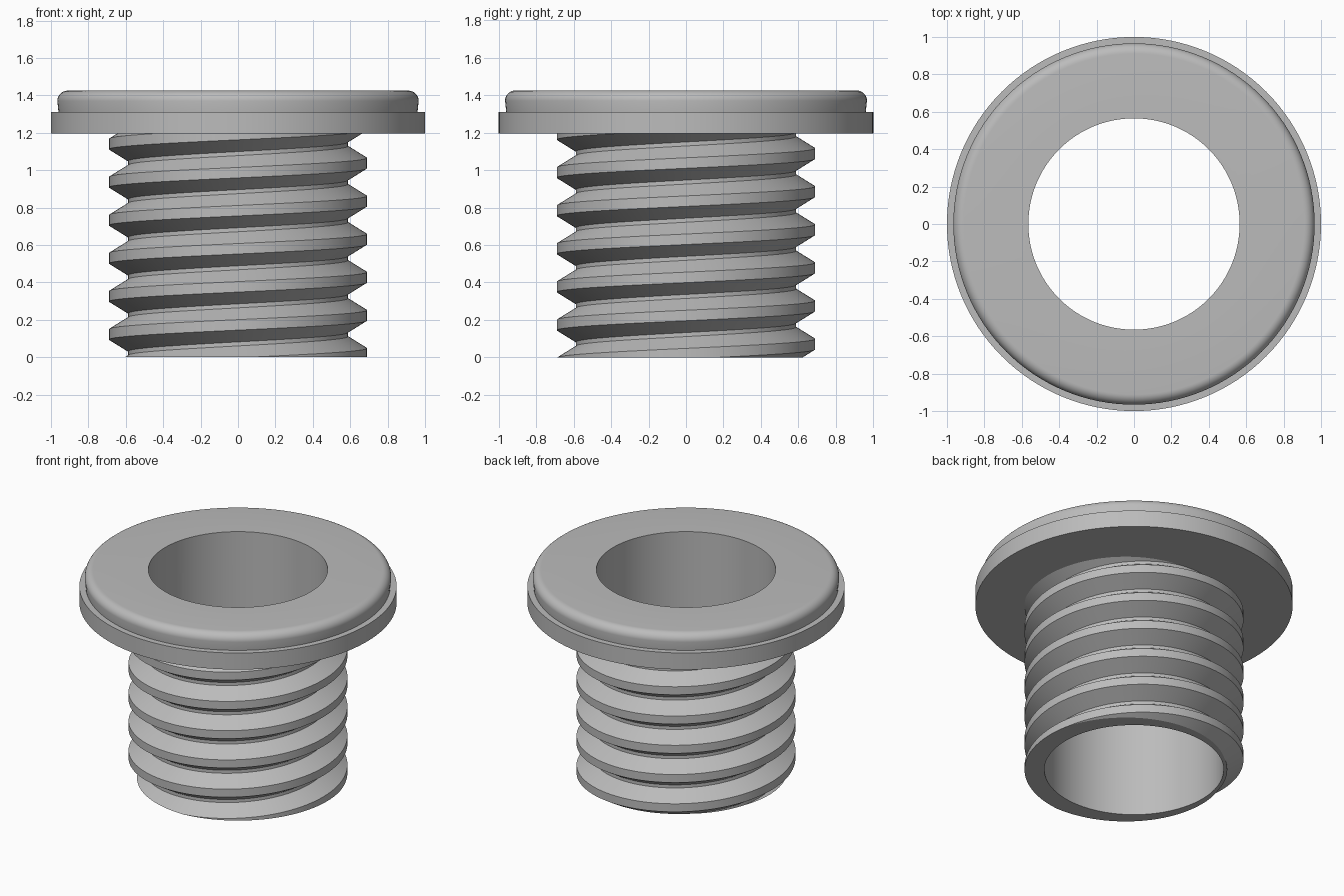
import bpy, bmesh, math

if "Cube" in bpy.data.objects:
    bpy.data.objects.remove(bpy.data.objects["Cube"], do_unlink=True)

SIDES = 128
BORE, ROOT, CREST = 0.565, 0.588, 0.69
NECK, TOP = 1.195, 1.425
PITCH, PHASE = 0.2035, 0.02

grey = bpy.data.materials.new("plain grey")
grey.use_nodes = True
colour = (0.5, 0.5, 0.5, 1)
grey.diffuse_color = colour
grey.node_tree.nodes["Principled BSDF"].inputs["Base Color"].default_value = colour


def finish(bm, name):
    bmesh.ops.recalc_face_normals(bm, faces=bm.faces)
    mesh = bpy.data.meshes.new(name)
    bm.to_mesh(mesh)
    bm.free()
    mesh.materials.append(grey)
    obj = bpy.data.objects.new(name, mesh)
    bpy.context.collection.objects.link(obj)
    bpy.ops.object.select_all(action='DESELECT')
    obj.select_set(True)
    bpy.context.view_layer.objects.active = obj
    bpy.ops.object.shade_smooth_by_angle(angle=math.radians(25))
    return obj


# Threaded barrel: a tooth profile wound along a helix
bm = bmesh.new()
tooth = [(CREST, -0.028), (CREST, 0.028), (ROOT, 0.091), (ROOT, 0.1125)]
rows = []
for i in range(-2 * SIDES, 8 * SIDES + 1):
    a = math.tau * i / SIDES
    z = PHASE + PITCH * i / SIDES
    rows.append([bm.verts.new((r * math.cos(a), r * math.sin(a), z + h))
                 for r, h in tooth])
for i in range(len(rows) - SIDES - 1):
    low = rows[i] + [rows[i + SIDES][0]]
    high = rows[i + 1] + [rows[i + SIDES + 1][0]]
    for j in range(len(tooth)):
        bm.faces.new((low[j], high[j], high[j + 1], low[j + 1]))

# Trim both ends flat
for height, side in ((0, -1), (NECK + 0.02, 1)):
    bmesh.ops.bisect_plane(bm, geom=bm.verts[:] + bm.edges[:] + bm.faces[:],
                           dist=1e-6, plane_co=(0, 0, height),
                           plane_no=(0, 0, side), clear_outer=True)
bmesh.ops.delete(bm, geom=[v for v in bm.verts if not v.link_faces], context='VERTS')

# Bottom rim and inner wall
edges = [e for e in bm.edges if e.is_boundary
         and all(abs(v.co.z) < 1e-4 for v in e.verts)]
for height in (0, NECK):
    made = bmesh.ops.extrude_edge_only(bm, edges=edges)["geom"]
    edges = [g for g in made if isinstance(g, bmesh.types.BMEdge)
             and g.is_boundary]
    for v in {v for e in edges for v in e.verts}:
        s = BORE / math.hypot(v.co.x, v.co.y)
        v.co = (v.co.x * s, v.co.y * s, height)
finish(bm, "threaded_barrel")

# Stepped flange with a rounded upper edge
STEP, UPPER, FILLET = 1.31, 0.966, 0.055
profile = [(BORE, NECK), (1, NECK), (1, STEP), (UPPER - 0.006, STEP)]
for k in range(9):
    a = math.pi / 2 * k / 8
    profile.append((UPPER - FILLET + FILLET * math.cos(a),
                    TOP - FILLET + FILLET * math.sin(a)))
profile.append((BORE, TOP))
bm = bmesh.new()
rings = []
for k in range(SIDES):
    a = math.tau * k / SIDES
    rings.append([bm.verts.new((r * math.cos(a), r * math.sin(a), z))
                  for r, z in profile])
for k in range(SIDES):
    here, after = rings[k], rings[(k + 1) % SIDES]
    for j in range(len(profile)):
        n = (j + 1) % len(profile)
        bm.faces.new((here[j], after[j], after[n], here[n]))
finish(bm, "flange")
